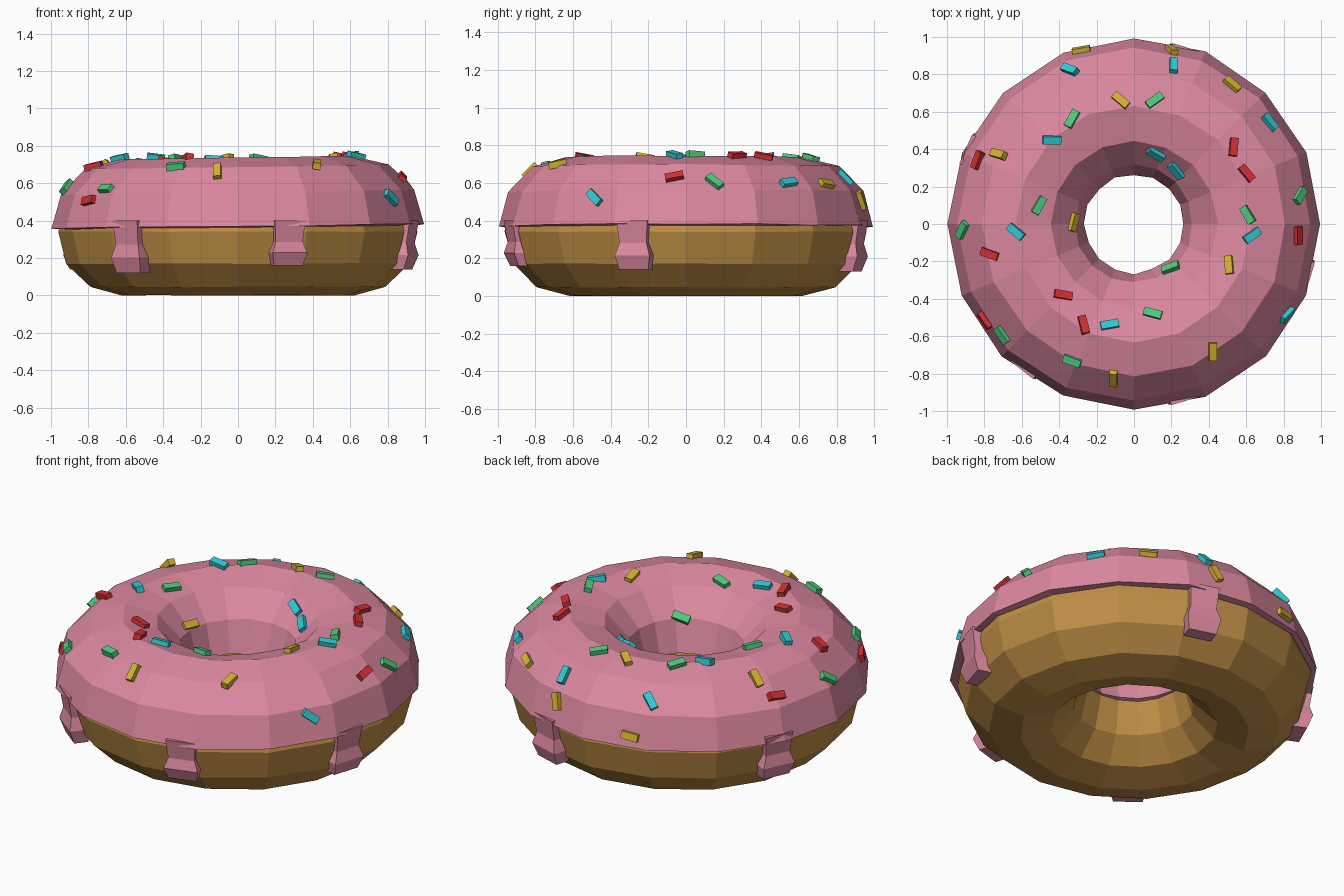
import bpy, bmesh, random
from math import sin, cos, pi, radians
from mathutils import Vector, Matrix
from mathutils.bvhtree import BVHTree

if "Cube" in bpy.data.objects:
    bpy.data.objects.remove(bpy.data.objects["Cube"])

random.seed(4)
SEGMENTS = 16


def material(name, rgb):
    m = bpy.data.materials.new(name)
    m.diffuse_color = (*rgb, 1)
    m.use_nodes = True
    m.node_tree.nodes["Principled BSDF"].inputs["Base Color"].default_value = m.diffuse_color
    return m


def finish(bm, name, mat):
    bmesh.ops.recalc_face_normals(bm, faces=bm.faces)
    mesh = bpy.data.meshes.new(name)
    bm.to_mesh(mesh)
    bm.free()
    mesh.materials.append(mat)
    ob = bpy.data.objects.new(name, mesh)
    bpy.context.collection.objects.link(ob)
    return ob


def skin(bm, rings, wrap):
    """Join equal closed loops of points with quads."""
    loops = [[bm.verts.new(p) for p in ring] for ring in rings]
    n = len(loops[0])
    for k in range(len(loops) if wrap else len(loops) - 1):
        a, b = loops[k], loops[(k + 1) % len(loops)]
        for i in range(n):
            j = (i + 1) % n
            bm.faces.new((a[i], a[j], b[j], b[i]))
    if not wrap:
        bm.faces.new(loops[0])
        bm.faces.new(loops[-1])


def lathe(profile, jitter, tilt=0):
    """Spin a closed (r, z) profile, slightly uneven like a hand-made ring."""
    bm = bmesh.new()
    rings = []
    for s in range(SEGMENTS):
        a = 2 * pi * s / SEGMENTS
        ring = []
        for r, z in profile:
            rr = r + random.uniform(-jitter, jitter)
            zz = z + random.uniform(-jitter, jitter) * 0.6 + tilt * r * cos(a)
            ring.append((rr * cos(a), rr * sin(a), max(zz, 0)))
        rings.append(ring)
    skin(bm, rings, True)
    bmesh.ops.recalc_face_normals(bm, faces=bm.faces)
    return bm


def arc(major, minor, centre_z, steps):
    return [(major + minor * cos(k * pi / 6), centre_z + minor * sin(k * pi / 6))
            for k in steps]


dough_mat = material("dough", (0.52, 0.27, 0.06))
icing_mat = material("icing", (0.72, 0.25, 0.35))

# Dough ring
finish(lathe(arc(0.62, 0.341, 0.341, range(12)), 0.004), "dough", dough_mat)

# Icing shell over the upper half
icing_bm = lathe(arc(0.63, 0.366, 0.37, range(7)) +
                 arc(0.625, 0.33, 0.365, range(6, -1, -1)), 0.006, 0.012)
surface = BVHTree.FromBMesh(icing_bm)
finish(icing_bm, "icing", icing_mat)

# Drips: (half width, outer radius, height) from the rim down
DRIP = [(0.085, 0.985, 0.40), (0.075, 0.965, 0.28), (0.097, 0.98, 0.215), (0.08, 0.95, 0.14)]
for n, (deg, drop) in enumerate([(-128, 0.02), (-73.5, -0.02), (-17, 0), (73, 0.01), (156, 0)]):
    rot = Matrix.Rotation(radians(deg), 3, 'Z')
    rings = []
    for k, (w, r, z) in enumerate(DRIP):
        z -= drop * k / 3
        rings.append([rot @ Vector(p) for p in
                      ((0.87, -w, z), (r, -w, z), (r, w, z), (0.87, w, z))])
    bm = bmesh.new()
    skin(bm, rings, False)
    finish(bm, f"icing_drip_{n + 1}", icing_mat)

# Sprinkles: (x, y, heading in degrees), dropped onto the icing
SPRINKLES = {
    "yellow": ((0.65, 0.45, 0.03), [
        (-.28, .92, 10), (.2, .92, -45), (.52, .74, -40), (-.07, .66, -40), (-.72, .37, -15),
        (-.33, .01, 75), (.51, -.22, 95), (.42, -.68, 90), (-.11, -.82, 90)]),
    "cyan": ((0.03, 0.6, 0.65), [
        (-.34, .82, -20), (.21, .84, 90), (-.44, .45, 0), (.12, .38, -30), (.23, .29, -50),
        (.72, .54, -50), (-.63, -.04, -40), (.63, -.06, 35), (-.13, -.54, 10), (.81, -.48, 45)]),
    "green": ((0.08, 0.6, 0.2), [
        (-.33, .56, 60), (.11, .66, 35), (-.51, .1, 60), (.61, .05, -60), (.88, .15, 60),
        (-.91, -.03, 65), (.2, -.24, 20), (.1, -.48, -15), (-.33, -.73, -20), (-.7, -.59, -55)]),
    "red": ((0.65, 0.03, 0.03), [
        (-.83, .34, 70), (.53, .41, 85), (.6, .27, -50), (-.77, -.16, -20),
        (-.38, -.38, -10), (-.27, -.54, -75), (-.79, -.51, -55), (.87, -.06, 90)]),
}
for colour, (rgb, places) in SPRINKLES.items():
    bm = bmesh.new()
    for x, y, deg in places:
        hit, normal, _, _ = surface.ray_cast(Vector((x, y, 2)), Vector((0, 0, -1)))
        if hit is None:
            continue
        head = Vector((cos(radians(deg)), sin(radians(deg)), 0))
        head.z = -head.dot(normal) / normal.z
        head.normalize()
        side = normal.cross(head)
        rot = Matrix((head, side, normal)).transposed().to_4x4()
        bmesh.ops.create_cube(bm, size=1, matrix=Matrix.Translation(hit + normal * 0.008)
                              @ rot @ Matrix.Diagonal((0.097, 0.042, 0.036, 1)))
    finish(bm, f"{colour}_sprinkles", material(f"{colour}_sprinkle", rgb))
